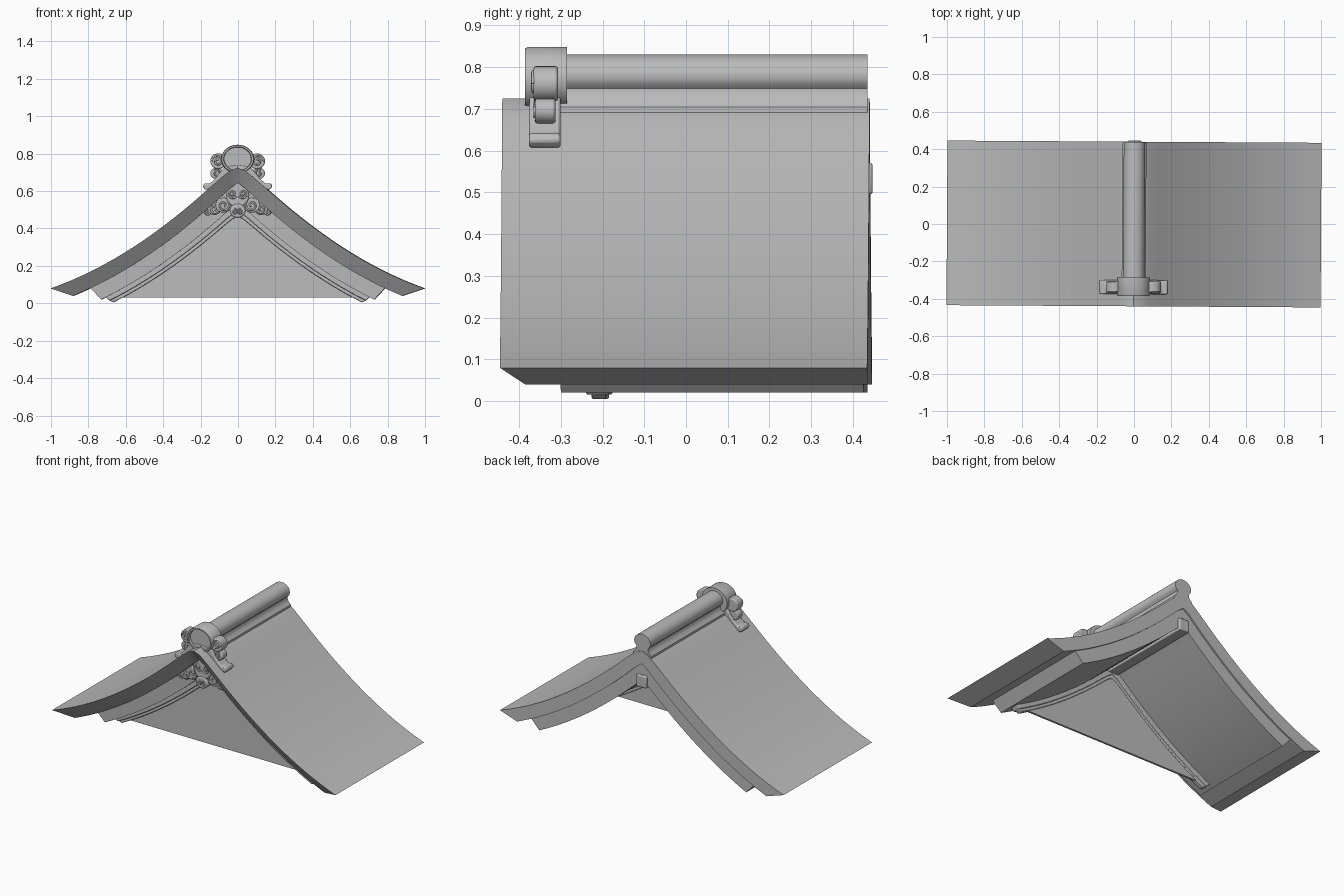
import bpy, bmesh, math
from mathutils import Matrix

if "Cube" in bpy.data.objects:
    bpy.data.objects.remove(bpy.data.objects["Cube"])

stone = bpy.data.materials.new("warm_grey")
stone.use_nodes = True
stone.diffuse_color = (0.5, 0.5, 0.5, 1)
stone.node_tree.nodes["Principled BSDF"].inputs["Base Color"].default_value = (0.5, 0.5, 0.5, 1)
TWIST = Matrix.Rotation(-0.006, 4, "Z")


def finish(bm, name, bevel=0.0):
    bmesh.ops.recalc_face_normals(bm, faces=bm.faces)
    mesh = bpy.data.meshes.new(name)
    bm.to_mesh(mesh)
    bm.free()
    mesh.materials.append(stone)
    ob = bpy.data.objects.new(name, mesh)
    bpy.context.collection.objects.link(ob)
    ob.matrix_world = TWIST
    if bevel:
        mod = ob.modifiers.new("soft_edges", "BEVEL")
        mod.width, mod.segments, mod.limit_method = bevel, 2, "ANGLE"
    bpy.ops.object.select_all(action="DESELECT")
    ob.select_set(True)
    bpy.context.view_layer.objects.active = ob
    bpy.ops.object.shade_smooth_by_angle(angle=math.radians(35))
    return ob


def roof(x, depth=0.0, rounding=0.012):
    """Height of the sweeping roof line, lowered square to the slope by depth."""
    u = 1 - math.sqrt(x * x + rounding * rounding)
    slope = 0.35 + 0.68 * u
    return 0.08 + 0.35 * u + 0.34 * u * u - depth * math.hypot(1, slope)


def layer(name, top, bottom, front, back, bevel=0.0):
    """Curved slab; top and bottom are (half width, depth, rounding), front has a y for each."""
    bm, n, rings = bmesh.new(), 48, []
    for i in range(n + 1):
        t = 2 * i / n - 1
        pts = []
        for (w, d, r), y in zip((top, bottom), front):
            z = roof(t * w, d, r)
            pts += [(t * w, y, z), (t * w, back, z)]
        rings.append([bm.verts.new(pts[k]) for k in (0, 1, 3, 2)])
    for a, b in zip(rings, rings[1:]):
        for k in range(4):
            bm.faces.new((a[k], a[k - 1], b[k - 1], b[k]))
    bm.faces.new(rings[0])
    bm.faces.new(rings[-1])
    return finish(bm, name, bevel)


def prism(name, outline, y0, y1, bevel=0.0):
    """Extrude an (x, z) outline from y0 back to y1."""
    bm = bmesh.new()
    face = bm.faces.new([bm.verts.new((x, y0, z)) for x, z in outline])
    new = bmesh.ops.extrude_face_region(bm, geom=[face])["geom"]
    bmesh.ops.translate(bm, vec=(0, y1 - y0, 0), verts=[v for v in new if isinstance(v, bmesh.types.BMVert)])
    return finish(bm, name, bevel)


def ellipse(x, z, rx, rz, n=32):
    return [(x + rx * math.cos(math.tau * i / n), z + rz * math.sin(math.tau * i / n)) for i in range(n)]


def mirrored(points):
    return points + [(-x, z) for x, z in reversed(points)]


def scroll(name, x, z, radius, side, y, thick, turns=1.4, start=0.0):
    """Raised spiral tube."""
    curve = bpy.data.curves.new(name, "CURVE")
    curve.dimensions, curve.bevel_depth, curve.bevel_resolution = "3D", thick, 2
    curve.use_fill_caps = True
    spline = curve.splines.new("POLY")
    n = 28
    spline.points.add(n)
    for i, p in enumerate(spline.points):
        a = start + math.tau * turns * i / n
        r = radius * (1 - 0.85 * i / n)
        p.co = (side * (x + r * math.cos(a)), y, z + r * math.sin(a), 1)
    curve.materials.append(stone)
    ob = bpy.data.objects.new(name, curve)
    bpy.context.collection.objects.link(ob)
    ob.matrix_world = TWIST


# Roof slabs and gable mouldings
layer("roof_slab", (1, 0, 0.045), (0.88, 0.08, 0.012), (-0.44, -0.38), 0.44)
layer("under_slab", (0.79, 0.075, 0.012), (0.73, 0.158, 0.012), (-0.3, -0.295), 0.43)
layer("gable_moulding", (0.71, 0.15, 0.012), (0.685, 0.183, 0.02), (-0.235, -0.235), -0.18, 0.005)
layer("gable_bead", (0.69, 0.178, 0.012), (0.665, 0.2, 0.02), (-0.222, -0.222), -0.188, 0.004)

# Gable wall and ridge beam
arch = [(0.65 * (1 - i / 20), roof(0.65 * (1 - i / 20), 0.18)) for i in range(21)]
prism("gable_wall", [(0.65, 0.03)] + arch + [(-x, z) for x, z in reversed(arch[:-1])] + [(-0.65, 0.03)],
      -0.205, -0.192)
prism("ridge_beam", [(-0.035, 0.495), (0.035, 0.495), (0.035, 0.57), (-0.035, 0.57)], -0.2, 0.447, 0.006)

# Ridge cap with a rounded top, narrow neck and flared foot
cap = [(0.057 * math.sin(a * math.pi / 16), 0.78 + 0.05 * math.cos(a * math.pi / 16)) for a in range(11)]
cap += [(0.04, 0.748), (0.041, 0.735), (0.048, 0.72), (0.064, 0.704), (0.064, 0.66)]
prism("ridge_cap", mirrored(cap[1:])[::-1] + [cap[0]], -0.33, 0.435)

# Front ridge ornament: recessed round boss
bm = bmesh.new()
rings = []
for scale, y in ((1, -0.285), (1, -0.378), (0.96, -0.385), (0.85, -0.385), (0.82, -0.372)):
    rings.append([bm.verts.new((x, y, z)) for x, z in ellipse(0, 0.772, 0.088 * scale, 0.076 * scale, 40)])
for a, b in zip(rings, rings[1:]):
    for k in range(len(a)):
        bm.faces.new((a[k - 1], a[k], b[k], b[k - 1]))
bm.faces.new(rings[0])
bm.faces.new(rings[-1])
finish(bm, "ridge_boss")

# Scrolled shoulders and feet on both sides of the boss
for side, word in ((1, "left"), (-1, "right")):
    foot = [(0.0, 0.74), (0.07, 0.73), (0.1, 0.69), (0.125, 0.66), (0.15, 0.64), (0.178, 0.642),
            (0.186, 0.622), (0.17, 0.606), (0.13, 0.615), (0.06, 0.68), (0.0, 0.7)]
    prism(word + "_foot", [(side * x, z) for x, z in foot], -0.375, -0.3, 0.006)
    prism(word + "_upper_lobe", ellipse(side * 0.103, 0.76, 0.043, 0.042), -0.365, -0.306, 0.006)
    prism(word + "_lower_lobe", ellipse(side * 0.112, 0.695, 0.034, 0.031), -0.361, -0.312, 0.006)
    scroll(word + "_upper_scroll", 0.107, 0.76, 0.033, side, -0.365, 0.005)
    scroll(word + "_lower_scroll", 0.114, 0.695, 0.023, side, -0.361, 0.004, 1.2, 1.0)

# Carved pendant under the gable peak
prism("pendant_heart", ellipse(0, 0.58, 0.062, 0.068), -0.36, -0.29, 0.008)
prism("pendant_drop", ellipse(0, 0.495, 0.042, 0.038), -0.365, -0.29, 0.008)
for side, word in ((1, "left"), (-1, "right")):
    for i, (x, z, r) in enumerate(((0.075, 0.525, 0.045), (0.125, 0.505, 0.036), (0.16, 0.487, 0.02))):
        prism(f"{word}_pendant_lobe_{i + 1}", ellipse(side * x, z, r, r * 0.9, 24), -0.35 + 0.004 * i, -0.29, 0.005)
        scroll(f"{word}_pendant_scroll_{i + 1}", x, z, r * 0.75, side, -0.35 + 0.004 * i, 0.005, 1.3, 2.5)
    scroll(word + "_heart_scroll", 0.028, 0.585, 0.025, side, -0.36, 0.005, 1.4, 3.6)
    scroll(word + "_drop_scroll", 0.016, 0.49, 0.016, side, -0.365, 0.004, 1.2, 1.5)
